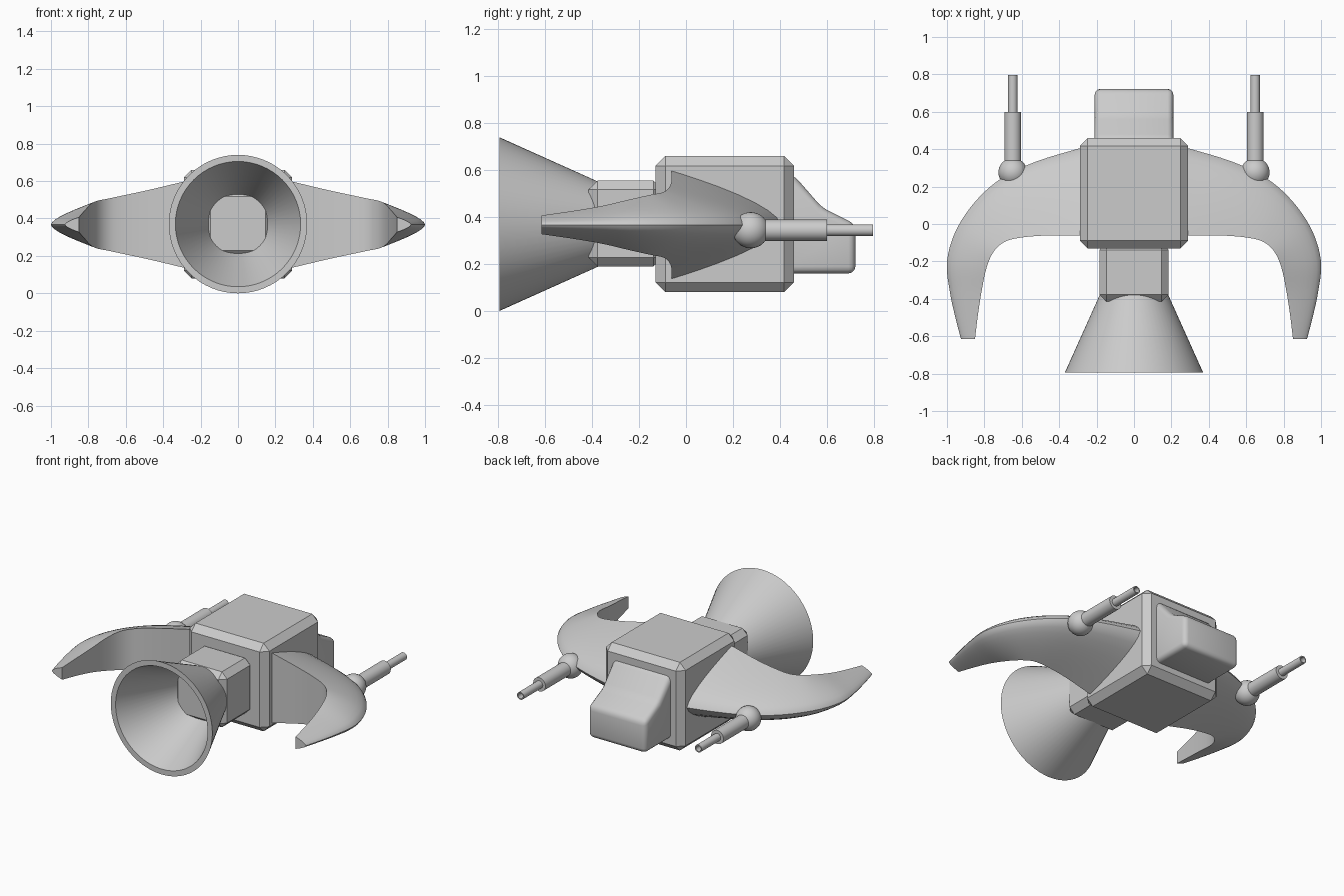
import bpy, bmesh
from math import cos, sin, pi, radians
from mathutils import Vector

if "Cube" in bpy.data.objects:
    bpy.data.objects.remove(bpy.data.objects["Cube"])


def finish(name, bm, angle=35, mirror=False, bevel=0, segments=1):
    bmesh.ops.recalc_face_normals(bm, faces=bm.faces)
    mesh = bpy.data.meshes.new(name)
    bm.to_mesh(mesh)
    bm.free()
    ob = bpy.data.objects.new(name, mesh)
    bpy.context.collection.objects.link(ob)
    bpy.ops.object.select_all(action='DESELECT')
    ob.select_set(True)
    bpy.context.view_layer.objects.active = ob
    if bevel:
        mod = ob.modifiers.new("Bevel", 'BEVEL')
        mod.width, mod.segments, mod.limit_method = bevel, segments, 'ANGLE'
        mod.angle_limit = radians(15)
        bpy.ops.object.modifier_apply(modifier=mod.name)
    if angle:
        bpy.ops.object.shade_smooth_by_angle(angle=radians(angle))
    if mirror:
        ob.modifiers.new("Mirror", 'MIRROR')
    return ob


def prism(name, half_width, profile, bevel, segments=1, angle=0):
    """Extrude a (y, z) outline across x, then bevel its edges."""
    bm = bmesh.new()
    a = [bm.verts.new((-half_width, y, z)) for y, z in profile]
    b = [bm.verts.new((half_width, y, z)) for y, z in profile]
    n = len(profile)
    bm.faces.new(a)
    bm.faces.new(b[::-1])
    for i in range(n):
        bm.faces.new((a[i], a[(i + 1) % n], b[(i + 1) % n], b[i]))
    return finish(name, bm, angle, bevel=bevel, segments=segments)


def rect(y0, y1, z0, z1):
    return [(y0, z0), (y1, z0), (y1, z1), (y0, z1)]


def lathe(name, x, z, profile, sides, closed=False, mirror=False):
    """Turn an (r, y) outline around a line parallel to y."""
    bm = bmesh.new()
    rings = []
    for r, y in profile:
        if r == 0:
            rings.append([bm.verts.new((x, y, z))] * sides)
        else:
            rings.append([bm.verts.new((x + r * cos(2 * pi * i / sides), y,
                                        z + r * sin(2 * pi * i / sides)))
                          for i in range(sides)])
    pairs = list(zip(rings, rings[1:]))
    if closed:
        pairs.append((rings[-1], rings[0]))
    for p, q in pairs:
        for i in range(sides):
            j = (i + 1) % sides
            bm.faces.new(dict.fromkeys((p[i], p[j], q[j], q[i])))
    return finish(name, bm, mirror=mirror)


def catmull(p, i, t):
    a, b, c, d = p[max(i - 1, 0)], p[i], p[i + 1], p[min(i + 2, len(p) - 1)]
    return (b * 2 + (c - a) * t + (a * 2 - b * 5 + c * 4 - d) * t * t
            + (b * 3 - a - c * 3 + d) * t ** 3) * 0.5


# Hull blocks
prism("main_body", 0.29, rect(-0.13, 0.46, 0.08, 0.66), 0.042)
prism("engine_block", 0.185, rect(-0.415, -0.1, 0.19, 0.555), 0.038)
prism("cockpit", 0.21, [(0.40, 0.16), (0.722, 0.16), (0.722, 0.37),
                        (0.58, 0.44), (0.46, 0.578), (0.40, 0.578)],
      0.03, 3, 35)

# Engine nozzle: thin conical shell
lathe("engine_nozzle", 0, 0.37, [(0.37, -0.795), (0.18, -0.372),
                                 (0.145, -0.372), (0.335, -0.795)], 64, closed=True)

# Wings: flat trailing face, curved skins meeting at the leading edge
# stations: leading x, y, trailing x, y
stations = [(0.20, 0.43, 0.20, -0.06), (0.29, 0.405, 0.29, -0.062),
            (0.52, 0.335, 0.48, -0.062), (0.70, 0.25, 0.62, -0.075),
            (0.84, 0.13, 0.70, -0.10), (0.95, -0.03, 0.755, -0.155),
            (1.0, -0.2, 0.79, -0.24), (0.985, -0.36, 0.815, -0.36),
            (0.955, -0.5, 0.835, -0.49), (0.925, -0.615, 0.85, -0.615)]
halves = [0.25, 0.23, 0.185, 0.155, 0.138, 0.127, 0.108, 0.08, 0.058, 0.04]
lead = [Vector((s[0], s[1], 0)) for s in stations]
trail = [Vector((s[2], s[3], h)) for s, h in zip(stations, halves)]
steps = [0, 0.1, 0.25, 0.42, 0.6, 0.76, 0.88, 0.96, 1]
section = [(t, (1 - t) ** 0.62) for t in steps]
section += [(t, -k) for t, k in section[-2::-1]]
bm = bmesh.new()
rings = []
SUB = 4
for s in range((len(stations) - 1) * SUB + 1):
    i = min(s // SUB, len(stations) - 2)
    f = s / SUB - i
    l, t = catmull(lead, i, f), catmull(trail, i, f)
    rings.append([bm.verts.new((t.x + (l.x - t.x) * u, t.y + (l.y - t.y) * u,
                                0.367 + t.z * k)) for u, k in section])
n = len(section)
for p, q in zip(rings, rings[1:]):
    for i in range(n):
        j = (i + 1) % n
        bm.faces.new((p[i], p[j], q[j], q[i]))
bm.faces.new(rings[0])
bm.faces.new(rings[-1])
finish("wings", bm, 40, mirror=True)

# Guns: ball mount, sleeve and hollow barrel on each wing
GX, GZ = 0.648, 0.344
ball = [(0.077 * sin(pi * i / 16) if 0 < i < 16 else 0,
         0.276 - 0.077 * cos(pi * i / 16)) for i in range(17)]
lathe("gun_mounts", GX, GZ, ball, 32, mirror=True)
lathe("gun_sleeves", GX, GZ, [(0, 0.28), (0.045, 0.28), (0.045, 0.6), (0, 0.6)],
      32, mirror=True)
lathe("gun_barrels", GX, GZ, [(0, 0.58), (0.025, 0.58), (0.025, 0.797),
                              (0.018, 0.797), (0.018, 0.62), (0, 0.62)],
      32, mirror=True)
